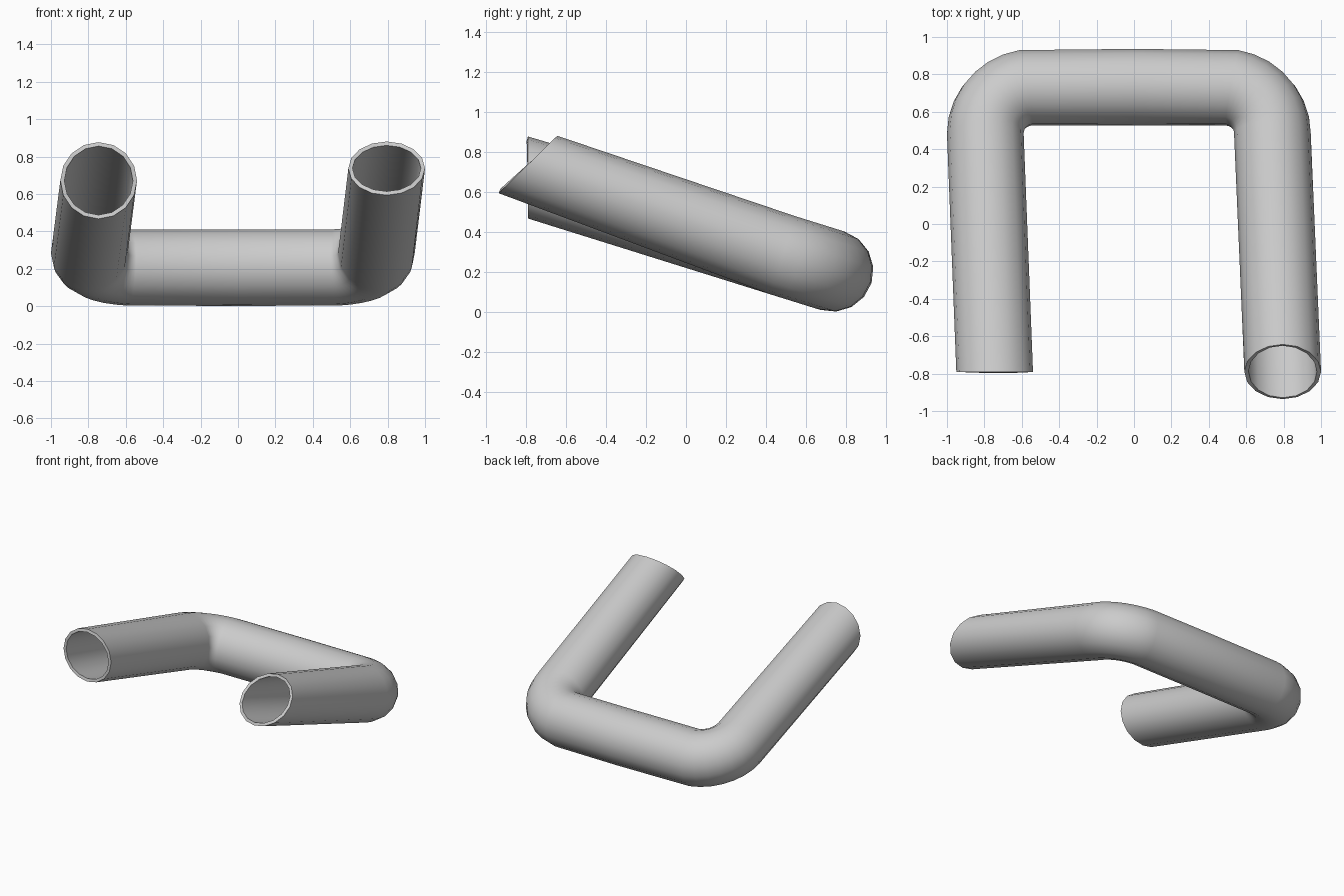
import bpy, bmesh
from math import sin, cos, pi, radians
from mathutils import Vector

if "Cube" in bpy.data.objects:
    bpy.data.objects.remove(bpy.data.objects["Cube"])

SIDES, R, BEND = 16, 0.205, 0.26
TILT = radians(17.3)
UP = Vector((0, sin(TILT), cos(TILT)))        # normal of the tilted pipe plane
BACK = Vector((0, cos(TILT), -sin(TILT)))     # backward direction within that plane
X = Vector((1, 0, 0))
CORNER = Vector((0, 0.732, 0.206))            # centre of the rear bar

rings = []                                    # (centre, side axis, up axis)


def bend(pivot_x, sign):
    """Rings of one elbow, from the leg towards the rear bar."""
    pivot = CORNER - BACK * BEND + X * pivot_x
    out = []
    for i in range(8):
        a = radians(80) * i / 7
        radial = X * (sign * cos(a)) + BACK * sin(a)
        out.append((pivot + radial * BEND, radial, UP))
    return out


# left mouth (upright cut), left elbow, middle, right elbow, right mouth (45 degree cut)
rings.append((Vector((-0.745, -0.79, 0.672)), -X, Vector((0, 0, 1))))
rings += bend(-0.535, -1)
rings.append((CORNER, BACK, UP))
rings += reversed(bend(0.48, 1))
rings.append((Vector((0.795, -0.79, 0.737)), X, Vector((0, 0.714, 0.70))))

# loft the pipe wall
bm = bmesh.new()
loops = [[bm.verts.new(c + R * (s * cos(2 * pi * k / SIDES) + u * sin(2 * pi * k / SIDES)))
          for k in range(SIDES)] for c, s, u in rings]
for a, b in zip(loops, loops[1:]):
    for k in range(SIDES):
        j = (k + 1) % SIDES
        bm.faces.new((a[k], a[j], b[j], b[k]))
bm.faces.ensure_lookup_table()
bm.normal_update()
# make the wall face outward
f = bm.faces[0]
if f.normal.dot(f.calc_center_median() - (rings[0][0] + rings[1][0]) / 2) < 0:
    bmesh.ops.reverse_faces(bm, faces=bm.faces[:])
mesh = bpy.data.meshes.new("bent_pipe")
bm.to_mesh(mesh)
bm.free()
pipe = bpy.data.objects.new("bent_pipe", mesh)
bpy.context.collection.objects.link(pipe)

# hollow wall thickness
wall = pipe.modifiers.new("wall", 'SOLIDIFY')
wall.thickness = 0.022
wall.offset = -1
bpy.context.view_layer.objects.active = pipe
pipe.select_set(True)
bpy.ops.object.modifier_apply(modifier="wall")
bpy.ops.object.shade_smooth_by_angle(angle=radians(35))
